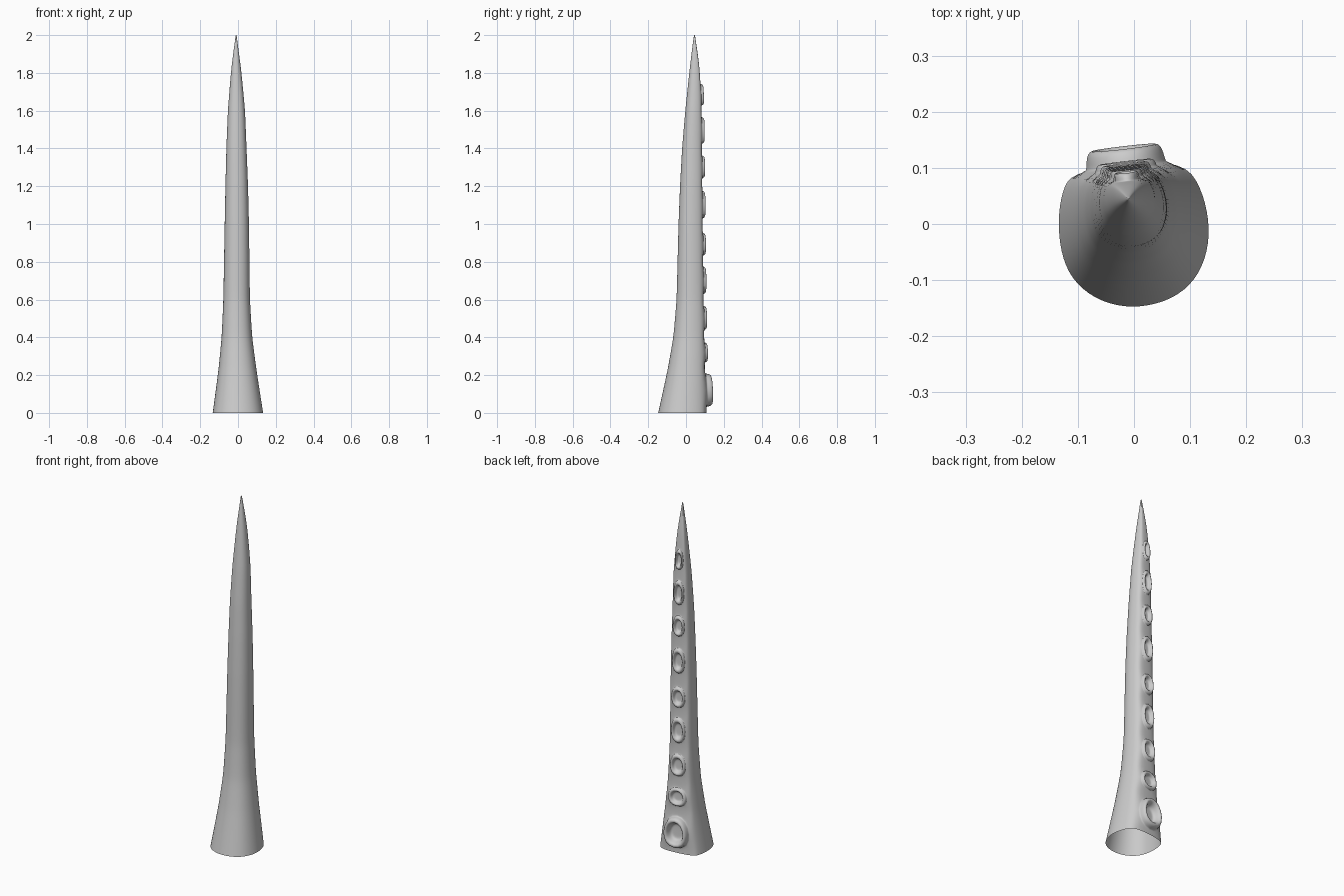
import bpy, bmesh
from mathutils import Vector

if "Cube" in bpy.data.objects:
    bpy.data.objects.remove(bpy.data.objects["Cube"])

# Height, left x, right x, front y, back y of the tapering body
PROFILE = [
    (0.00, -.135, .135, -.148, .118), (0.20, -.107, .103, -.103, .108),
    (0.40, -.087, .076, -.067, .102), (0.60, -.078, .064, -.050, .097),
    (1.00, -.071, .059, -.040, .092), (1.20, -.067, .054, -.032, .090),
    (1.40, -.062, .046, -.021, .087), (1.60, -.054, .038, -.004, .085),
    (1.80, -.038, .019, .017, .076), (1.90, -.026, .006, .029, .064),
    (1.97, -.016, -.004, .038, .052), (2.003, -.0125, -.0075, .0425, .0475)]

# Cross-section in -1..1; the last side is the flat, slightly twisted back panel
SECTION = [
    (-.79, .84), (-.93, .62), (-1, .27), (-.99, -.15), (-.88, -.55), (-.61, -.84),
    (-.23, -1), (.19, -1), (.60, -.85), (.87, -.56), (1, -.15), (.98, .28),
    (.84, .72), (.57, 1)]

# Bottom and top of each cup along the back
CUPS = [(.02, .22), (.26, .38), (.43, .575), (.62, .785), (.825, .96),
        (1.02, 1.185), (1.235, 1.37), (1.415, 1.575), (1.62, 1.75)]


def body_at(z):
    for a, b in zip(PROFILE, PROFILE[1:]):
        if z <= b[0]:
            t = (z - a[0]) / (b[0] - a[0])
            return [p + (q - p) * t for p, q in zip(a, b)]
    return list(PROFILE[-1])


def step(bm, face, scale, depth, normal):
    """Extrude one face, scale it about its centre and move it along the normal."""
    face = bmesh.ops.extrude_discrete_faces(bm, faces=[face])["faces"][0]
    c = face.calc_center_median()
    for v in face.verts:
        v.co = c + (v.co - c) * scale + normal * depth
    return face


bm = bmesh.new()

# Open tube, with rows at every cup edge
heights = [0] + [z for cup in CUPS for z in cup] + [1.82, 1.88, 1.93, 1.97, 2.003]
rings = []
for z in heights:
    _, x0, x1, y0, y1 = body_at(z)
    rings.append([bm.verts.new(((x0 + x1) / 2 + u * (x1 - x0) / 2,
                                (y0 + y1) / 2 + v * (y1 - y0) / 2, z))
                  for u, v in SECTION])
n = len(SECTION)
panels = []
for r, (lo, hi) in enumerate(zip(rings, rings[1:])):
    for i in range(n):
        j = (i + 1) % n
        f = bm.faces.new((lo[i], lo[j], hi[j], hi[i]))
        if i == n - 1 and r % 2 == 1 and r < 2 * len(CUPS):
            panels.append(f)
bm.faces.new(rings[-1])
bm.normal_update()

# Cups: raised rim around a sunken floor
for k, f in enumerate(panels):
    normal = f.normal.copy()
    if normal.dot(Vector((0, 1, 0))) < 0:
        normal.negate()
    rise = 0.034 if k == 0 else 0.014
    for scale, depth in ((.96, 0), (.95, rise), (.70, .002), (.84, -rise - .006), (.6, -.002)):
        f = step(bm, f, scale, depth, normal)

bmesh.ops.recalc_face_normals(bm, faces=bm.faces)
for f in bm.faces:
    f.smooth = True
mesh = bpy.data.meshes.new("tentacle")
bm.to_mesh(mesh)
bm.free()
tentacle = bpy.data.objects.new("tentacle", mesh)
bpy.context.collection.objects.link(tentacle)
tentacle.modifiers.new("smooth_skin", "SUBSURF").levels = 2
tentacle.modifiers["smooth_skin"].render_levels = 2

grey = bpy.data.materials.new("light_grey")
grey.diffuse_color = (0.6, 0.6, 0.6, 1)
grey.use_nodes = True
grey.node_tree.nodes["Principled BSDF"].inputs["Base Color"].default_value = grey.diffuse_color
mesh.materials.append(grey)
